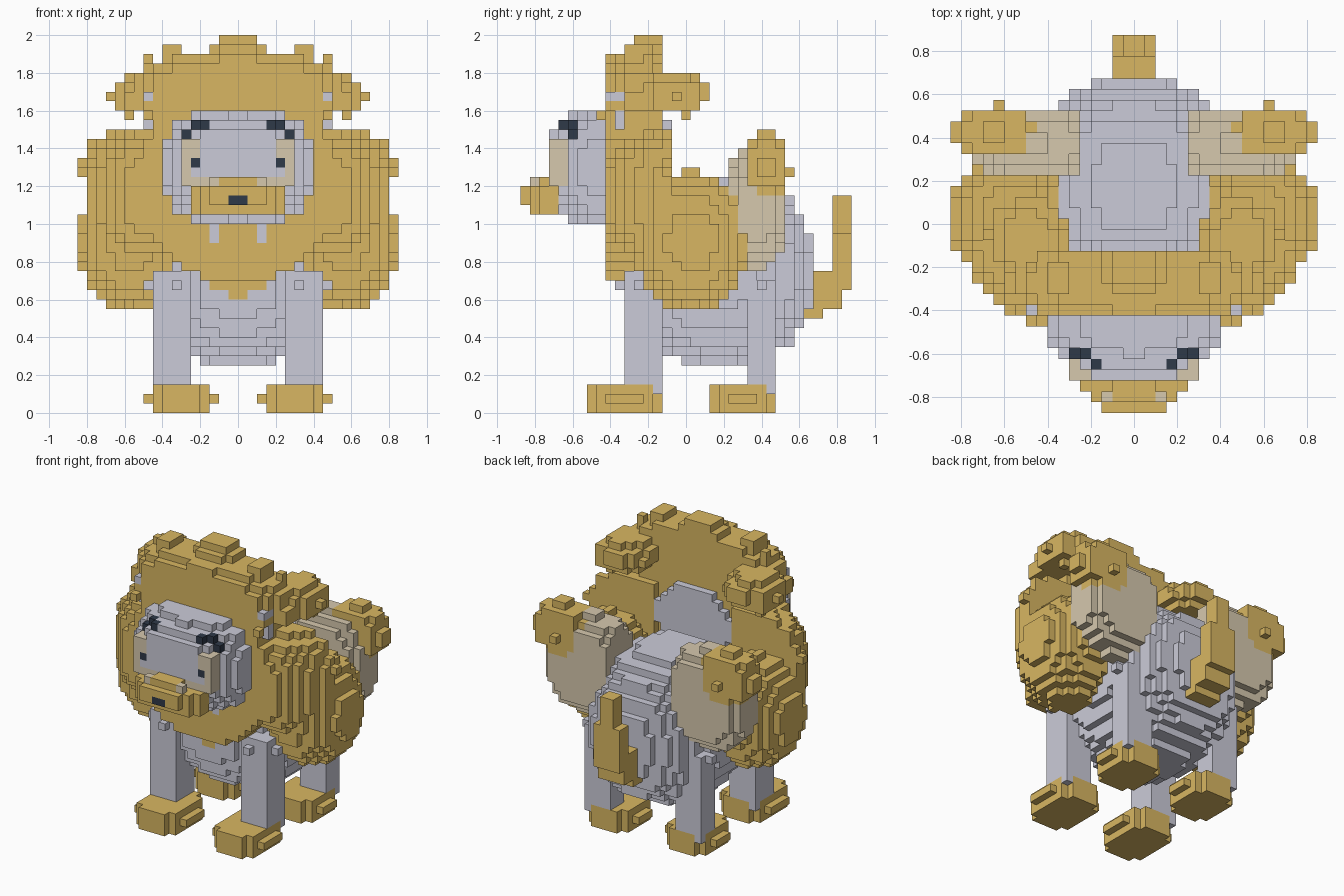
import bpy
import bmesh

if "Cube" in bpy.data.objects:
    bpy.data.objects.remove(bpy.data.objects["Cube"], do_unlink=True)

V = 0.05  # voxel size
COLOURS = {
    "gold": (0.69, 0.47, 0.122, 1),
    "grey": (0.6, 0.6, 0.69, 1),
    "beige": (0.67, 0.58, 0.42, 1),
    "dark": (0.028, 0.041, 0.066, 1),
}
mats = {}
for name, col in COLOURS.items():
    m = bpy.data.materials.new(name)
    m.use_nodes = True
    m.diffuse_color = col
    bsdf = next(n for n in m.node_tree.nodes if n.type == "BSDF_PRINCIPLED")
    bsdf.inputs["Base Color"].default_value = col
    bsdf.inputs["Roughness"].default_value = 0.9
    mats[name] = m

cells = {}  # voxel index -> (part, colour)


def fill(part, colour, inside, pair=False):
    """Fill every voxel whose centre passes the test; pairs are split by side."""
    for i in range(-18, 18):
        for j in range(-18, 19):
            for k in range(40):
                x, y, z = (i + 0.5) * V, j * V, (k + 0.5) * V
                if inside(abs(x), y, z):
                    side = ("left_" if x > 0 else "right_") if pair else ""
                    cells[i, j, k] = (side + part, colour)


def blob(part, colour, c, r, e=(2, 2, 2), pair=False, keep=lambda x, y, z: True):
    """Rounded lump: superellipsoid with centre c, radii r and exponents e."""
    def inside(x, y, z):
        d = sum((abs(p - q) / s) ** n for p, q, s, n in zip((x, y, z), c, r, e))
        return d <= 1 and keep(x, y, z)
    fill(part, colour, inside, pair)


def box(part, colour, x0, x1, y0, y1, z0, z1, pair=False):
    fill(part, colour,
         lambda x, y, z: x0 < x < x1 and y0 < y < y1 and z0 < z < z1, pair)


ROUND = (2.2, 2.2, 2.2)
FULL = (2.5, 2.5, 2.5)


def in_bib(x, z):
    """Pointed outline of the mane on the chest."""
    return x < 0.02 + 1.5 * (z - 0.6)


# Body with a golden chest bib
BODY = (0, 0.17, 0.75), (0.44, 0.507, 0.5), FULL
blob("body", "grey", *BODY)
blob("bib", "gold", *BODY,
     keep=lambda x, y, z: y < -0.15 and z < 0.85 and in_bib(x, z))

# Legs and feet
for end, y, ry, y0, y1, top in (("front", -0.325, 0.212, -0.325, -0.125, 0.75),
                                ("back", 0.3, 0.183, 0.325, 0.475, 0.7)):
    box(end + "_leg", "grey", 0.25, 0.45, y0, y1, 0.1, top, True)
    blob(end + "_foot", "gold", (0.3, y, 0.075), (0.195, ry, 0.1), ROUND, True)
    box(end + "_leg", "grey", 0.45, 0.5, (y0 + y1) / 2 - 0.03,
        (y0 + y1) / 2 + 0.03, 0.65, 0.7, True)
box("front_leg", "grey", 0.3, 0.35, -0.375, -0.325, 0.65, 0.7, True)

# Beige wings with golden tips
blob("wing", "beige", (0.46, 0.375, 1.1), (0.3, 0.16, 0.33), (2.5, 3, 2.5), True,
     lambda x, y, z: x > 0.25)
blob("wing_tip", "gold", (0.64, 0.425, 1.31), (0.19, 0.12, 0.17), FULL, True)
box("wing_tip", "gold", 0.8, 0.85, 0.42, 0.48, 1.25, 1.3, True)
box("wing_tip", "gold", 0.6, 0.65, 0.52, 0.58, 1.25, 1.3, True)
box("wing_tip", "gold", 0.6, 0.65, 0.42, 0.48, 1.45, 1.5, True)

# Shoulder puffs
blob("shoulder_puff", "gold", (0.57, 0.03, 0.91), (0.285, 0.31, 0.37), pair=True)
box("shoulder_puff", "gold", 0.8, 0.85, -0.13, -0.07, 1.25, 1.3, True)

# Mane: upright disc with a pointed bottom, plus side lumps, flat at the front
blob("mane", "gold", (0, -0.28, 1.25), (0.5, 1, 0.65),
     keep=lambda x, y, z: -0.425 < y < -0.125 and z > 0.7 and in_bib(x, z))
blob("side_mane", "gold", (0.49, 0, 1.15), (0.335, 0.43, 0.37), (2, 1.3, 4), True,
     lambda x, y, z: -0.425 < y < -0.075 and x > 0.3)

# Hair on top of the head, with drooping ends
crown = lambda x, y, z: -0.425 < y < -0.125
blob("top_hair", "gold", (0, -0.2, 1.8), (0.17, 0.16, 0.2), ROUND, keep=crown)
blob("hair", "gold", (0, -0.25, 1.65), (0.58, 0.2, 0.26), (3, 3, 2.5),
     keep=lambda x, y, z: crown(x, y, z) and z > 1.6 and (x < 0.5 or y > -0.325))
blob("hair_lump", "gold", (0.35, -0.25, 1.83), (0.07, 0.1, 0.12), FULL, True, crown)
box("hair_lump", "gold", 0.45, 0.5, -0.23, -0.17, 1.85, 1.9, True)
blob("hair_curl", "gold", (0.48, -0.07, 1.69), (0.17, 0.19, 0.11), ROUND, True)
box("hair_curl", "gold", 0.5, 0.65, -0.18, 0.08, 1.6, 1.75, True)
box("hair_curl", "gold", 0.45, 0.55, -0.03, 0.13, 1.65, 1.7, True)
box("hair_curl", "gold", 0.65, 0.7, -0.08, -0.02, 1.65, 1.7, True)
box("hair_curl", "gold", 0.55, 0.6, -0.03, 0.03, 1.55, 1.6, True)
box("mane_tuft", "gold", 0.45, 0.5, -0.48, -0.42, 1.55, 1.6, True)

# Ears and the round back of the neck
box("ear", "grey", 0.4, 0.5, -0.375, -0.325, 1.5, 1.6, True)
box("ear", "grey", 0.45, 0.5, -0.425, -0.325, 1.65, 1.7, True)
blob("neck", "grey", (0, -0.1, 1.31), (0.29, 0.04, 0.25),
     keep=lambda x, y, z: y < -0.06)

# Head with a flat face plate
blob("head", "grey", (0, -0.42, 1.3), (0.4, 0.303, 0.302), (2.5, 2.5, 3.5),
     keep=lambda x, y, z: y < -0.425)
box("face", "grey", 0, 0.25, -0.725, -0.675, 1.15, 1.45)
box("face", "grey", 0, 0.2, -0.725, -0.675, 1.45, 1.5)
box("neck_edge", "grey", 0.1, 0.15, -0.43, -0.37, 0.9, 1.0, True)

# Cheeks and muzzle
box("cheek", "beige", 0.25, 0.3, -0.725, -0.625, 1.2, 1.45, True)
box("cheek", "beige", 0.2, 0.25, -0.725, -0.675, 1.35, 1.45, True)
box("cheek", "beige", 0.1, 0.25, -0.725, -0.675, 1.2, 1.25, True)
box("muzzle", "gold", 0, 0.25, -0.775, -0.675, 1.05, 1.2)
box("muzzle", "gold", 0, 0.2, -0.825, -0.775, 1.05, 1.2)
box("muzzle", "gold", 0, 0.15, -0.875, -0.825, 1.1, 1.2)
box("muzzle", "gold", 0, 0.1, -0.825, -0.725, 1.2, 1.25)
box("muzzle_edge", "beige", 0.1, 0.15, -0.825, -0.775, 1.2, 1.25, True)

# Nose, eyes and brows
box("nose", "dark", 0, 0.05, -0.875, -0.825, 1.1, 1.15)
box("eye", "dark", 0.2, 0.25, -0.725, -0.675, 1.3, 1.35, True)
box("brow", "dark", 0.15, 0.2, -0.675, -0.625, 1.5, 1.55, True)
box("brow", "dark", 0.2, 0.25, -0.625, -0.575, 1.5, 1.55, True)
box("brow", "dark", 0.25, 0.3, -0.625, -0.575, 1.45, 1.5, True)

# Tail
box("tail", "gold", 0, 0.1, 0.625, 0.725, 0.5, 0.65)
box("tail", "gold", 0, 0.1, 0.675, 0.825, 0.55, 0.75)
box("tail", "gold", 0, 0.1, 0.775, 0.875, 0.65, 0.95)
box("tail", "gold", 0, 0.05, 0.775, 0.875, 0.95, 1.15)

# Outer voxel faces, one object per part
parts = {}
for cell, (part, colour) in cells.items():
    parts.setdefault(part, []).append((cell, colour))

for part, members in parts.items():
    bm = bmesh.new()
    verts = {}
    for cell, colour in members:
        for axis in range(3):
            for step in (0, 1):
                near = list(cell)
                near[axis] += 2 * step - 1
                if tuple(near) in cells:
                    continue
                u, w = (axis + 1) % 3, (axis + 2) % 3
                loop = []
                for a, b in ((0, 0), (1, 0), (1, 1), (0, 1)):
                    p = list(cell)
                    p[axis] += step
                    p[u] += a
                    p[w] += b
                    p = tuple(p)
                    if p not in verts:
                        verts[p] = bm.verts.new((p[0] * V, (p[1] - 0.5) * V, p[2] * V))
                    loop.append(verts[p])
                bm.faces.new(loop if step else loop[::-1])
    if bm.faces:
        mesh = bpy.data.meshes.new(part)
        bm.to_mesh(mesh)
        mesh.materials.append(mats[members[0][1]])
        bpy.context.collection.objects.link(bpy.data.objects.new(part, mesh))
    bm.free()
